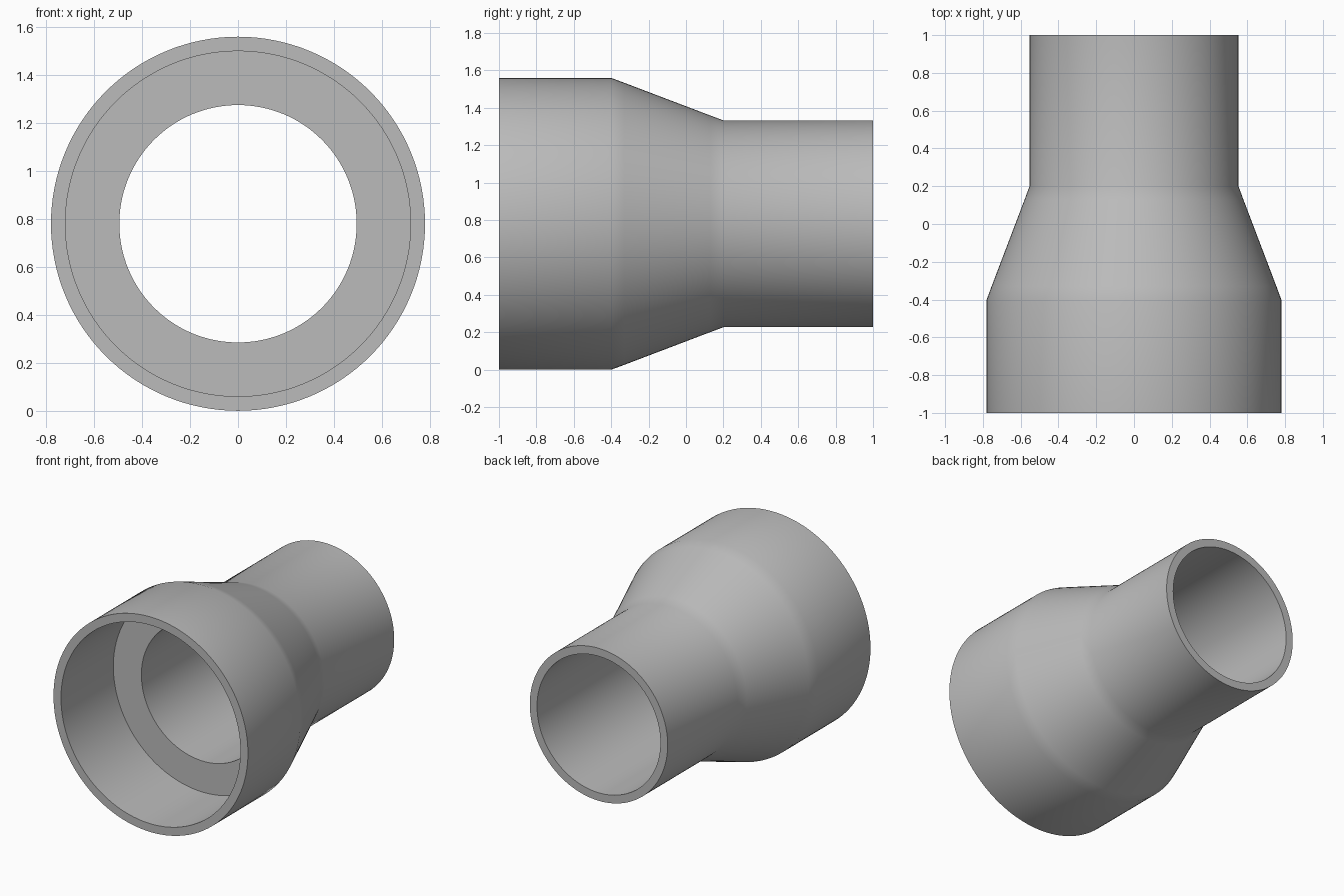
import bpy, bmesh, math

cube = bpy.data.objects.get("Cube")
if cube:
    bpy.data.objects.remove(cube, do_unlink=True)

SEGMENTS = 128
AXIS_Z = 0.78

# Grey plastic
grey = bpy.data.materials.new("grey")
grey.use_nodes = True
colour = (0.5, 0.5, 0.5, 1)
grey.diffuse_color = colour
grey.node_tree.nodes["Principled BSDF"].inputs["Base Color"].default_value = colour

# Closed wall section as (radius, y): socket, cone and spigot outside, then the stepped bore
profile = [
    (0.78, -1), (0.78, -0.4), (0.754, -0.33), (0.579, 0.13), (0.553, 0.2), (0.553, 1),
    (0.495, 1), (0.495, -0.4), (0.72, -0.4), (0.72, -1),
]

bm = bmesh.new()
rings = []
for radius, y in profile:
    ring = []
    for i in range(SEGMENTS):
        a = math.tau * i / SEGMENTS
        ring.append(bm.verts.new((radius * math.cos(a), y, radius * math.sin(a))))
    rings.append(ring)

# Bridge each ring to the next, closing the section
for ring, following in zip(rings, rings[1:] + rings[:1]):
    for i in range(SEGMENTS):
        j = (i + 1) % SEGMENTS
        bm.faces.new((ring[i], ring[j], following[j], following[i]))
bmesh.ops.recalc_face_normals(bm, faces=bm.faces)

mesh = bpy.data.meshes.new("pipe_reducer")
bm.to_mesh(mesh)
bm.free()
mesh.materials.append(grey)

reducer = bpy.data.objects.new("pipe_reducer", mesh)
reducer.location.z = AXIS_Z
bpy.context.collection.objects.link(reducer)

# Smooth walls with crisp rims
bpy.ops.object.select_all(action="DESELECT")
reducer.select_set(True)
bpy.context.view_layer.objects.active = reducer
bpy.ops.object.shade_smooth_by_angle(angle=math.radians(30))
